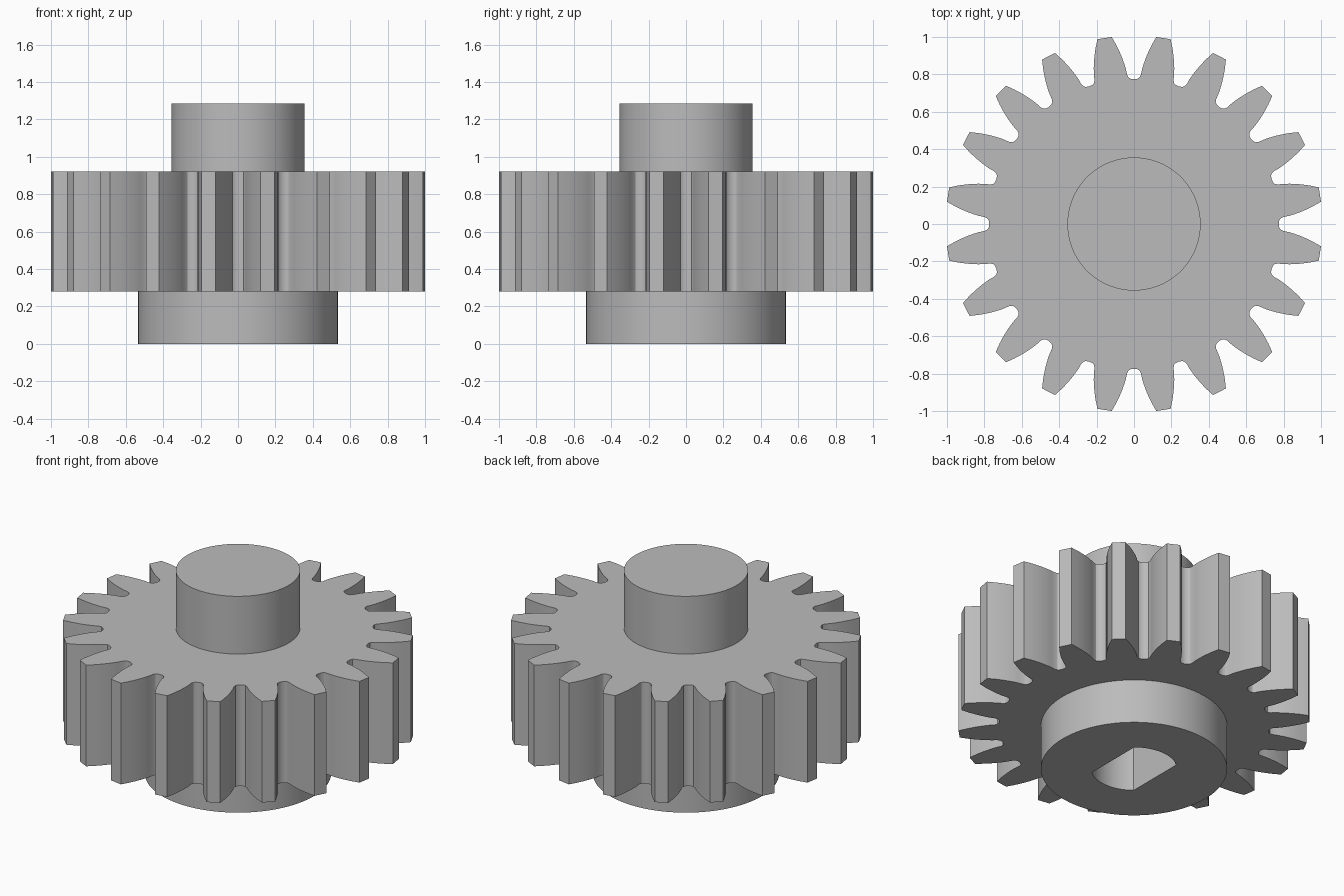
import bpy
import bmesh
from math import cos, sin, radians, acos, pi

cube = bpy.data.objects.get("Cube")
if cube:
    bpy.data.objects.remove(cube, do_unlink=True)

steel = bpy.data.materials.new("plain_grey")
steel.use_nodes = True
grey = (0.5, 0.5, 0.5, 1)
steel.diffuse_color = grey
steel.node_tree.nodes["Principled BSDF"].inputs["Base Color"].default_value = grey


def polar(r, angle):
    return (r * cos(angle), r * sin(angle))


def circle(r, count=96):
    return [polar(r, 2 * pi * i / count) for i in range(count)]


def double_d(r, half_width, count=16):
    """Round bore with two flats facing +x and -x."""
    start = acos(half_width / r)
    arc = [polar(r, start + (pi - 2 * start) * i / count) for i in range(count + 1)]
    return arc + [(-x, -y) for x, y in arc]


def gear_outline(teeth):
    """Outline repeated from one tooth gap: (radius, degrees from gap centre)."""
    flank = [(0.776, 1.2), (0.783, 2.1), (0.798, 2.65), (0.83, 3.0), (0.86, 3.5),
             (0.89, 4.07), (0.92, 4.7), (0.96, 5.6), (1.007, 6.8)]
    gap = [(r, -a) for r, a in reversed(flank)] + [(0.774, 0)] + flank
    return [polar(r, radians(a) + 2 * pi * t / teeth)
            for t in range(teeth) for r, a in gap]


def prism(name, outline, bottom, top, hole=None):
    """Extrude an outline, with an optional hole through it."""
    bm = bmesh.new()
    edges = []
    for loop in [outline] + ([hole] if hole else []):
        verts = [bm.verts.new((x, y, bottom)) for x, y in loop]
        edges += [bm.edges.new((verts[i - 1], v)) for i, v in enumerate(verts)]
    bmesh.ops.triangle_fill(bm, edges=edges, use_beauty=True, normal=(0, 0, 1))
    result = bmesh.ops.extrude_face_region(bm, geom=bm.faces[:], use_keep_orig=True)
    moved = [g for g in result["geom"] if isinstance(g, bmesh.types.BMVert)]
    bmesh.ops.translate(bm, verts=moved, vec=(0, 0, top - bottom))
    bmesh.ops.recalc_face_normals(bm, faces=bm.faces[:])
    mesh = bpy.data.meshes.new(name)
    bm.to_mesh(mesh)
    bm.free()
    mesh.materials.append(steel)
    obj = bpy.data.objects.new(name, mesh)
    bpy.context.collection.objects.link(obj)
    bpy.ops.object.select_all(action='DESELECT')
    obj.select_set(True)
    bpy.context.view_layer.objects.active = obj
    bpy.ops.object.shade_smooth_by_angle(angle=radians(28))
    return obj


# Bored hub and toothed wheel; the solid shaft closes the bore
bore = double_d(0.246, 0.157)
prism("lower_hub", circle(0.534), 0, 0.28, bore)
prism("gear_wheel", gear_outline(20), 0.28, 0.92, bore)
prism("upper_shaft", circle(0.356), 0.92, 1.285)
